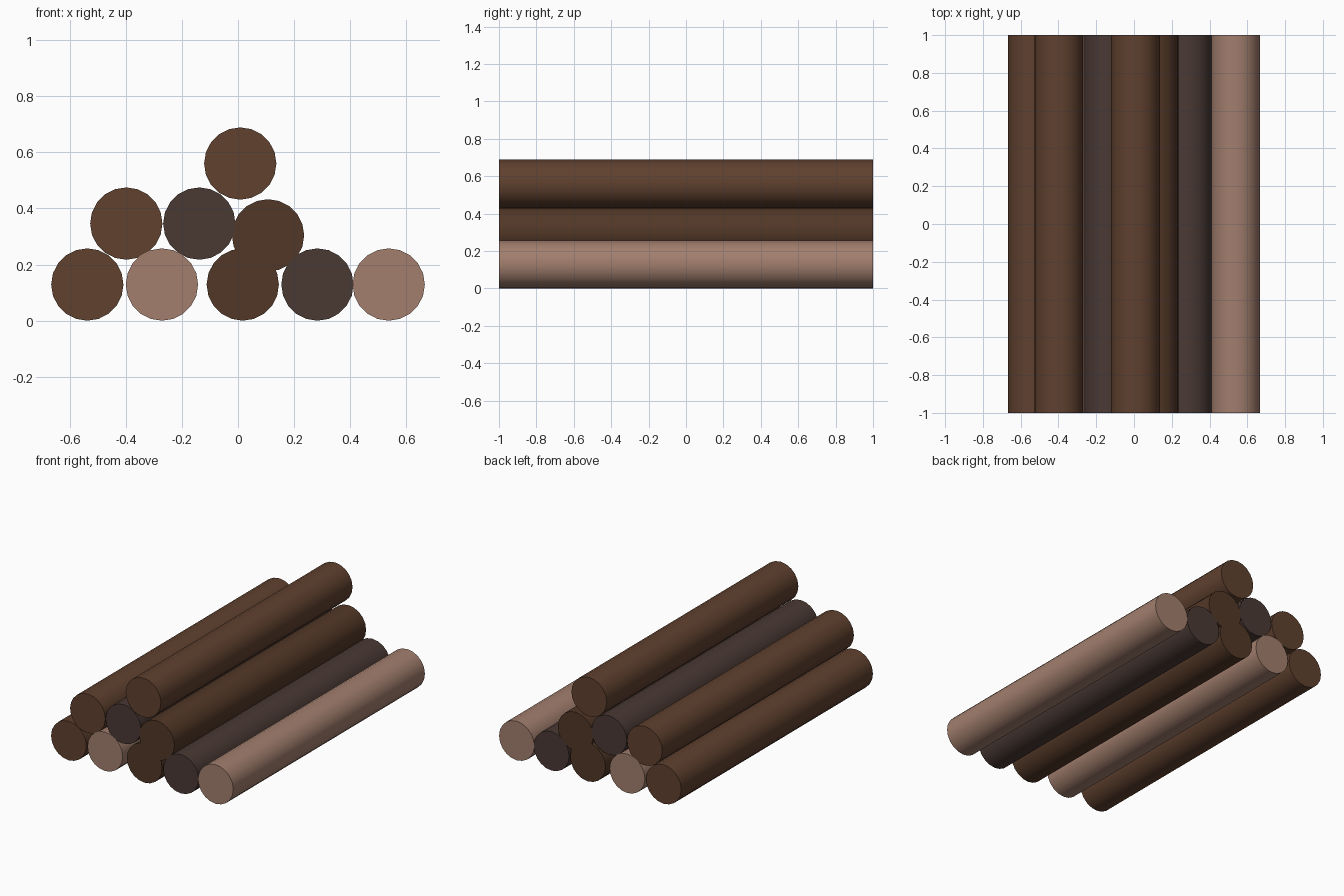
import bpy, math

if "Cube" in bpy.data.objects:
    bpy.data.objects.remove(bpy.data.objects["Cube"])

RADIUS, LENGTH, SIDES = 0.1288, 2.0, 20


def material(name, rgb):
    m = bpy.data.materials.new(name)
    m.diffuse_color = (*rgb, 1)
    m.use_nodes = True
    m.node_tree.nodes["Principled BSDF"].inputs["Base Color"].default_value = m.diffuse_color
    return m


# Bark colours
brown = material("brown_bark", (0.115, 0.052, 0.028))
deep = material("deep_brown_bark", (0.085, 0.039, 0.020))
grey = material("grey_bark", (0.068, 0.041, 0.034))
pale = material("pale_bark", (0.36, 0.21, 0.155))


def log(name, x, z, mat):
    # Log lying along y, with smooth bark and crisp flat ends
    bpy.ops.mesh.primitive_cylinder_add(
        vertices=SIDES, radius=RADIUS, depth=LENGTH,
        location=(x, 0, z), rotation=(math.pi / 2, 0, 0))
    ob = bpy.context.object
    ob.name = name
    ob.data.materials.append(mat)
    bpy.ops.object.shade_smooth_by_angle(angle=math.radians(40))


# Rows from the ground up: (x, z, bark)
rows = {
    "bottom_log": [(-0.537, RADIUS, brown), (-0.271, RADIUS, pale),
                   (0.017, RADIUS, deep), (0.283, RADIUS, grey),
                   (0.537, RADIUS, pale)],
    "middle_log": [(-0.398, 0.346, brown), (-0.138, 0.346, grey),
                   (0.107, 0.304, deep)],
    "top_log": [(0.008, 0.560, brown)],
}
for row, logs in rows.items():
    for i, (x, z, mat) in enumerate(logs, 1):
        log(f"{row}_{i}", x, z, mat)
